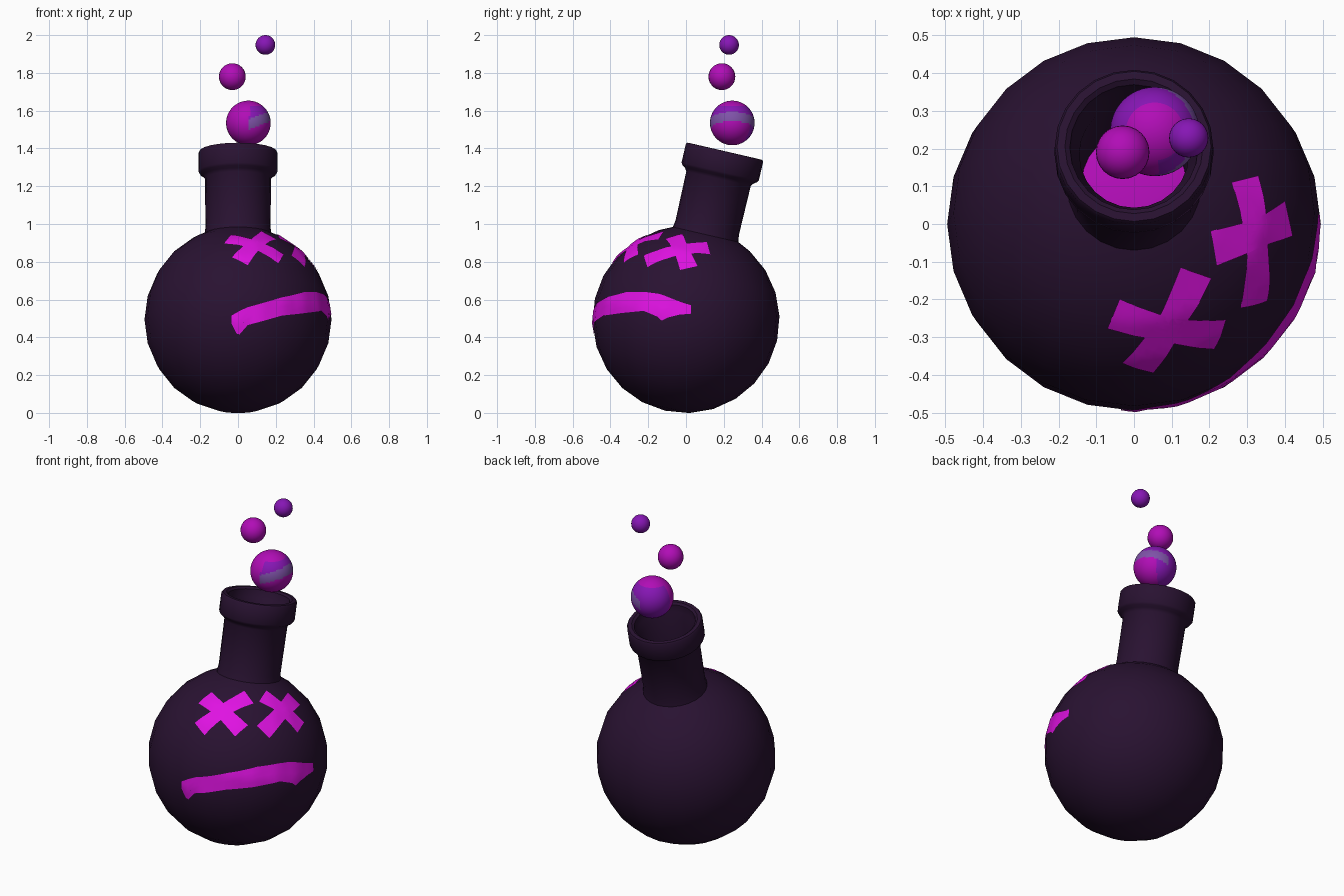
import bpy, bmesh, math
from mathutils import Vector, Matrix
from mathutils.bvhtree import BVHTree

if "Cube" in bpy.data.objects:
    bpy.data.objects.remove(bpy.data.objects["Cube"])

C = Vector((0, 0, 0.494))          # centre of the round body
R = 0.495
TILT = Matrix.Rotation(math.radians(-13), 4, 'X')


def material(name, rgb):
    m = bpy.data.materials.new(name)
    m.diffuse_color = (*rgb, 1)
    m.use_nodes = True
    m.node_tree.nodes["Principled BSDF"].inputs["Base Color"].default_value = m.diffuse_color
    return m


DARK = material("dark_plum", (0.022, 0.006, 0.031))
PINK = material("bright_magenta", (0.74, 0.006, 0.76))
MAGENTA = material("bubble_magenta", (0.44, 0.004, 0.47))
VIOLET = material("bubble_violet", (0.24, 0.008, 0.46))
LILAC = material("bubble_lilac", (0.21, 0.085, 0.39))


def finish(bm, name, mats, smooth=40):
    me = bpy.data.meshes.new(name)
    bm.to_mesh(me)
    bm.free()
    ob = bpy.data.objects.new(name, me)
    bpy.context.collection.objects.link(ob)
    for m in mats:
        me.materials.append(m)
    bpy.ops.object.select_all(action='DESELECT')
    ob.select_set(True)
    bpy.context.view_layer.objects.active = ob
    bpy.ops.object.shade_smooth_by_angle(angle=math.radians(smooth))
    return ob


def lathe(profile, segs):
    """Spin (radius, height) points about the tilted bottle axis."""
    bm = bmesh.new()
    rings = []
    for r, t in profile:
        if r < 1e-4:
            rings.append([bm.verts.new((0, 0, t))] * segs)
        else:
            rings.append([bm.verts.new((r * math.cos(a), r * math.sin(a), t))
                          for a in (2 * math.pi * i / segs for i in range(segs))])
    for a, b in zip(rings, rings[1:]):
        for i in range(segs):
            j = (i + 1) % segs
            bm.faces.new(list(dict.fromkeys((a[i], a[j], b[j], b[i]))))
    bm.transform(Matrix.Translation(C) @ TILT)
    return bm


# Flask: round body, neck, lip and inner wall in one profile
ball = [(R * math.sin(math.radians(a)), R * math.cos(math.radians(a)))
        for a in range(180, 29, -15)]
ball[0] = (0, -R)
neck = [(0.178, 0.462), (0.172, 0.50), (0.175, 0.765), (0.186, 0.782), (0.203, 0.793),
        (0.21, 0.805), (0.21, 0.905), (0.204, 0.914), (0.183, 0.915), (0.17, 0.905),
        (0.165, 0.86), (0.145, 0.82), (0.138, 0.48)]
bm = lathe(ball + neck, 24)
surface = BVHTree.FromBMesh(bm)
finish(bm, "flask", [DARK])

# Liquid surface inside the neck
finish(lathe([(0.14, 0.49), (0.10, 0.50), (0, 0.505)], 24), "liquid", [MAGENTA])


def plate(name, rows):
    """Lay a grid of directions onto the body as a thin painted plate."""
    bm = bmesh.new()
    grid = []
    for row in rows:
        line = []
        for d in row:
            d = d.normalized()
            hit = surface.ray_cast(C, d)[0] or C + d * R
            line.append(bm.verts.new(hit + d * 0.004))
        grid.append(line)
    for a, b in zip(grid, grid[1:]):
        for i in range(len(a) - 1):
            bm.faces.new((a[i], a[i + 1], b[i + 1], b[i]))
    bm.normal_update()
    for f in bm.faces:
        if f.normal.dot(f.calc_center_median() - C) < 0:
            f.normal_flip()
    finish(bm, name, [PINK], 60)


def on_ball(x, y):
    return Vector((x, y, math.sqrt(R * R - x * x - y * y)))


def stroke(name, p, q, width):
    a, b = on_ball(*p), on_ball(*q)
    rows = []
    for i in range(13):
        u = i / 12
        d = a.lerp(b, u).normalized()
        side = d.cross(b - a).normalized()
        w = width * (0.9 + 0.25 * abs(2 * u - 1))      # slightly flared ends
        rows.append([d * R + side * w * (k / 4 - 0.5) for k in range(5)])
    plate(name, rows)


# Cross-shaped eyes
stroke("left_eye_stroke_a", (-0.055, -0.24), (0.23, -0.295), 0.085)
stroke("left_eye_stroke_b", (0.01, -0.385), (0.165, -0.13), 0.085)
stroke("right_eye_stroke_a", (0.295, 0.12), (0.32, -0.215), 0.085)
stroke("right_eye_stroke_b", (0.212, -0.065), (0.412, 0.015), 0.085)

# Mouth: azimuth in degrees, lower and upper height
mouth = [(-94, .475, .515), (-91, .42, .53), (-89, .415, .54), (-84, .465, .56),
         (-62, .515, .61), (-42, .53, .64), (-27, .54, .64), (-18, .51, .632),
         (-15, .488, .625), (-11, .505, .612), (-4, .52, .59), (3, .525, .57)]
rows = []
for (a0, l0, h0), (a1, l1, h1) in zip(mouth, mouth[1:]):
    n = max(1, round((a1 - a0) / 4))
    for i in range(n + (a1 == mouth[-1][0])):
        u = i / n
        az = math.radians(a0 + (a1 - a0) * u)
        lo, hi = l0 + (l1 - l0) * u, h0 + (h1 - h0) * u
        row = []
        for k in range(5):
            z = lo + (hi - lo) * k / 4 - C.z
            r = math.sqrt(R * R - z * z)
            row.append(Vector((r * math.cos(az), r * math.sin(az), z)))
        rows.append(row)
plate("mouth", rows)


def bubble(name, centre, radius, mats, rule=None, segs=24):
    bm = bmesh.new()
    bmesh.ops.create_uvsphere(bm, u_segments=segs, v_segments=segs * 2 // 3, radius=radius)
    if rule:
        for f in bm.faces:
            f.material_index = rule(f.calc_center_median().normalized())
    bmesh.ops.translate(bm, verts=bm.verts, vec=centre)
    finish(bm, name, mats)


def swirl(d):
    s = d.z - 0.4 * d.x
    if d.x > 0 and abs(s + 0.08) < 0.24:
        return 2                                   # lilac sheen on the right
    if d.z > 0.78 or (s < -0.3 and d.x - d.y > -0.2) or (d.x < 0.05 and d.y < 0):
        return 0
    return 1


# Rising bubbles
bubble("large_bubble", (0.055, 0.245, 1.535), 0.118, [MAGENTA, VIOLET, LILAC], swirl, 60)
bubble("medium_bubble", (-0.03, 0.19, 1.78), 0.071, [MAGENTA])
bubble("small_bubble", (0.145, 0.228, 1.948), 0.052, [VIOLET])
